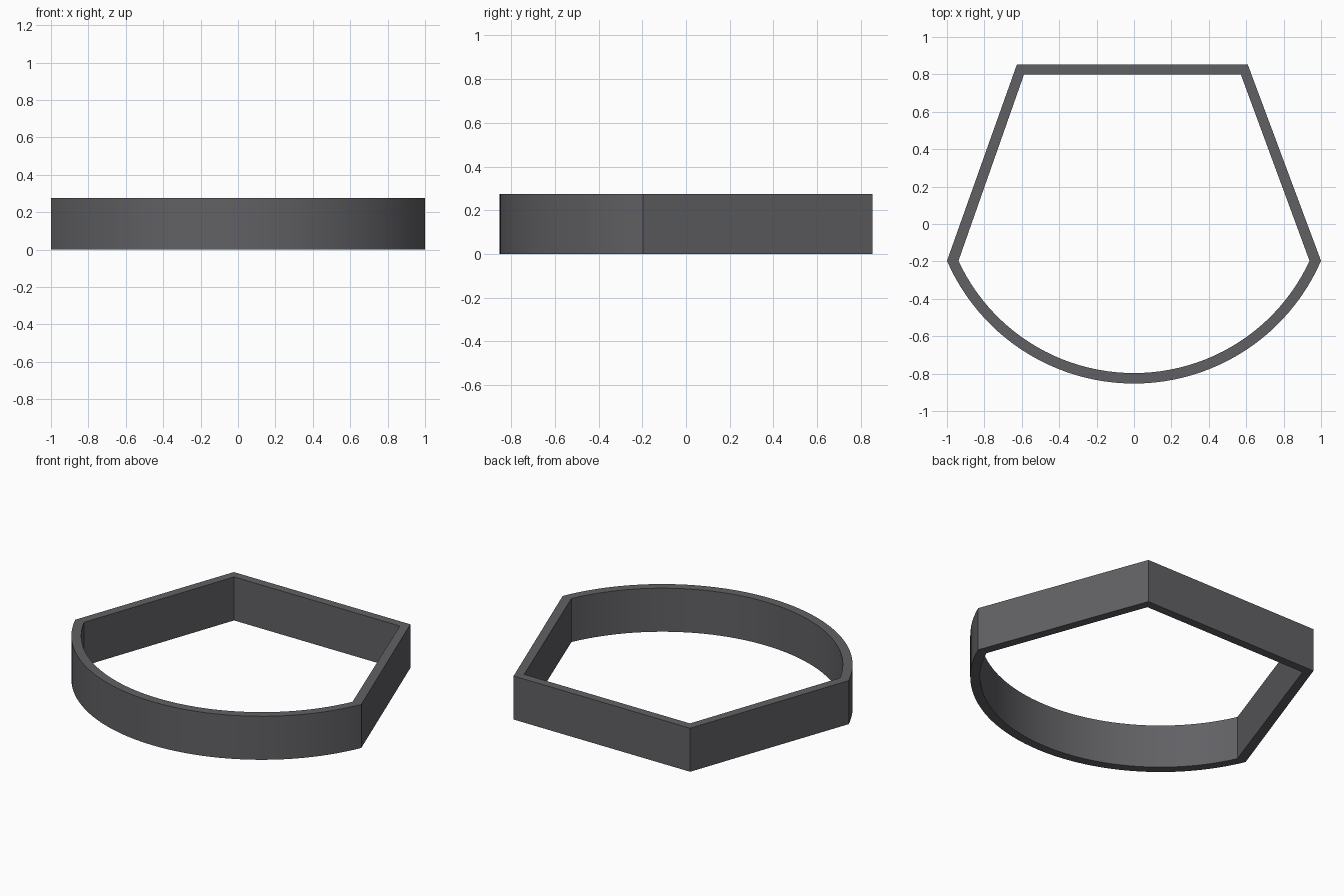
import bpy, bmesh, math

if "Cube" in bpy.data.objects:
    bpy.data.objects.remove(bpy.data.objects["Cube"])

HEIGHT = 0.275
SEGMENTS = 48
ARC_CENTRE_Y = 0.237
CORNER_Y = -0.197


def outline(radius, back_left, back_right, back_y):
    """Closed profile: front arc from left to right corner, then the straight back."""
    half = math.acos((ARC_CENTRE_Y - CORNER_Y) / radius)
    pts = []
    for i in range(SEGMENTS + 1):
        a = -half + 2 * half * i / SEGMENTS
        pts.append((radius * math.sin(a), ARC_CENTRE_Y - radius * math.cos(a)))
    return pts + [(back_right, back_y), (back_left, back_y)]


# Outer and inner wall profiles
outer = outline(1.09, -0.626, 0.608, 0.853)
inner = outline(1.034, -0.588, 0.571, 0.80)

# Flat band between the profiles, extruded upward
bm = bmesh.new()
vo = [bm.verts.new((x, y, 0)) for x, y in outer]
vi = [bm.verts.new((x, y, 0)) for x, y in inner]
n = len(vo)
for i in range(n):
    j = (i + 1) % n
    bm.faces.new((vo[i], vo[j], vi[j], vi[i]))
ext = bmesh.ops.extrude_face_region(bm, geom=bm.faces[:], use_keep_orig=True)
top = [g for g in ext["geom"] if isinstance(g, bmesh.types.BMVert)]
bmesh.ops.translate(bm, verts=top, vec=(0, 0, HEIGHT))
bmesh.ops.recalc_face_normals(bm, faces=bm.faces[:])

mesh = bpy.data.meshes.new("rim_band")
bm.to_mesh(mesh)
bm.free()
rim = bpy.data.objects.new("rim_band", mesh)
bpy.context.collection.objects.link(rim)

# Dark grey finish
mat = bpy.data.materials.new("dark_grey")
mat.diffuse_color = (0.12, 0.12, 0.13, 1)
mat.use_nodes = True
mat.node_tree.nodes["Principled BSDF"].inputs["Base Color"].default_value = mat.diffuse_color
mesh.materials.append(mat)

# Smooth arc, crisp corners
bpy.context.view_layer.objects.active = rim
rim.select_set(True)
bpy.ops.object.shade_smooth_by_angle(angle=math.radians(20))
